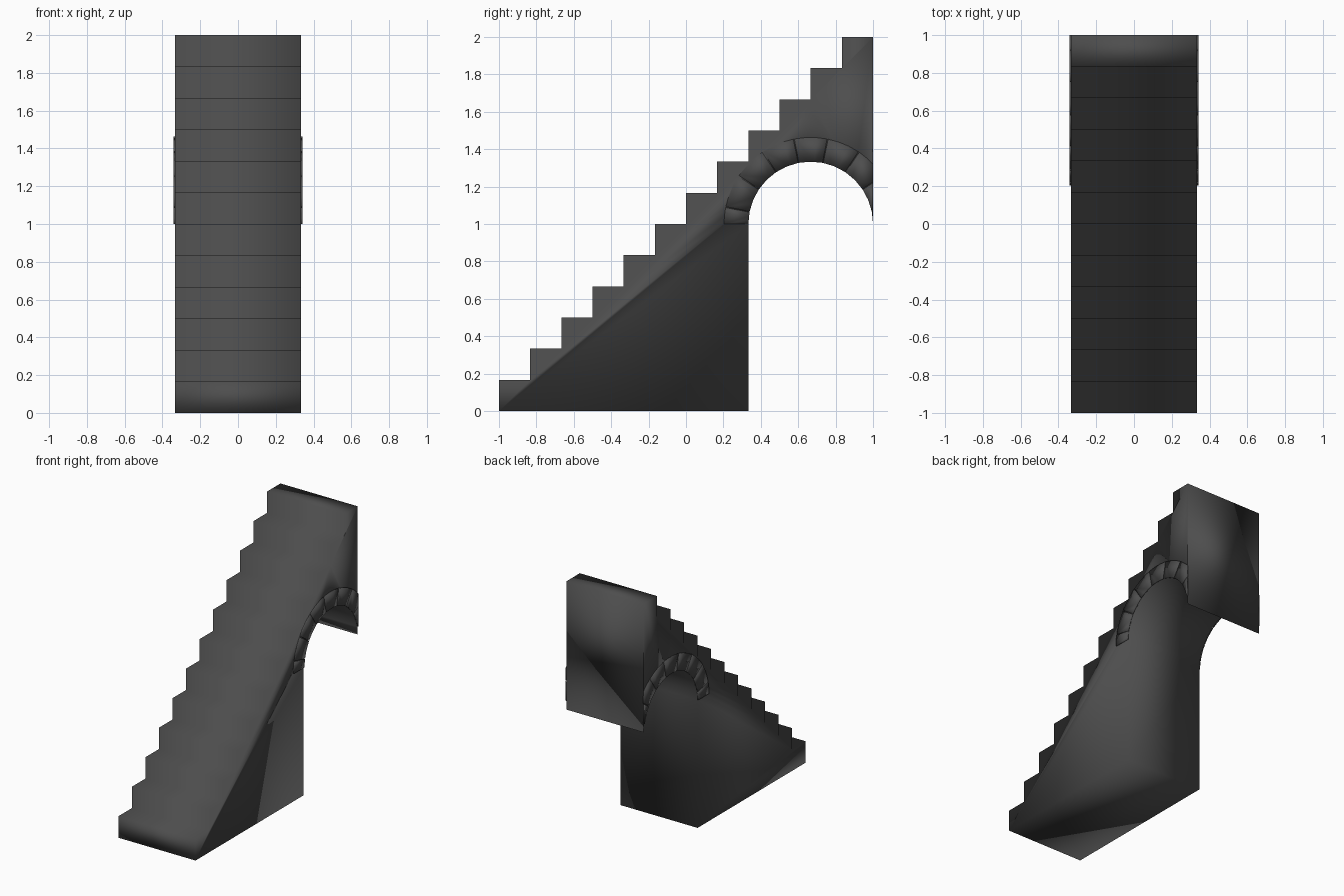
import bpy, bmesh, math

if "Cube" in bpy.data.objects:
    bpy.data.objects.remove(bpy.data.objects["Cube"])

STEPS, S = 12, 1 / 6            # number of steps, tread = rise
HALF = 1 / 3                    # half width of the stair
CY, CZ, R_IN, R_OUT = 2 / 3, 1.0, 1 / 3, 0.463
PROUD = 0.008                   # how far arch stones stand out

stone = bpy.data.materials.new("dark grey stone")
stone.diffuse_color = (0.075, 0.075, 0.075, 1)
stone.use_nodes = True
stone.node_tree.nodes["Principled BSDF"].inputs["Base Color"].default_value = stone.diffuse_color


def finish(bm, name):
    bmesh.ops.recalc_face_normals(bm, faces=bm.faces)
    for f in bm.faces:
        f.smooth = True
    me = bpy.data.meshes.new(name)
    bm.to_mesh(me)
    bm.free()
    me.materials.append(stone)
    ob = bpy.data.objects.new(name, me)
    bpy.context.collection.objects.link(ob)
    return ob


def prism(bm, profile, x0, x1):
    """Closed solid from a (y, z) outline between two x positions."""
    a = [bm.verts.new((x0, y, z)) for y, z in profile]
    b = [bm.verts.new((x1, y, z)) for y, z in profile]
    n = len(profile)
    bm.faces.new(a)
    bm.faces.new(b[::-1])
    for i in range(n):
        j = (i + 1) % n
        bm.faces.new((a[i], b[i], b[j], a[j]))


def arc(r, a0, a1, n):
    pts = []
    for i in range(n + 1):
        t = math.radians(a0 + (a1 - a0) * i / n)
        pts.append((CY + r * math.cos(t), CZ + r * math.sin(t)))
    return pts


# Staircase body with the half-round opening below its top end
outline = [(-1, 0)]
for i in range(STEPS):
    outline += [(-1 + i * S, (i + 1) * S), (-1 + (i + 1) * S, (i + 1) * S)]
outline += arc(R_IN, 0, 180, 16)
outline += [(CY - R_IN, 0)]
bm = bmesh.new()
prism(bm, outline, -HALF, HALF)
finish(bm, "staircase")

# Arch stones on both sides, cut flush with the back wall
bounds = [180 - 11.25] + [180 - 11.25 - 22.5 * k for k in range(1, 8)]
spans = list(zip([180] + bounds[:-1], bounds))
bm = bmesh.new()
for side in (-1, 1):
    for a0, a1 in spans:
        gap = 0.35
        lo = a1 + gap
        hi = a0 if a0 == 180 else a0 - gap
        shape = arc(R_OUT, hi, lo, 3) + arc(R_IN, lo, hi, 3)
        prism(bm, shape, side * (HALF - 0.004), side * (HALF + PROUD))
cut = bmesh.ops.bisect_plane(bm, geom=bm.verts[:] + bm.edges[:] + bm.faces[:],
                             plane_co=(0, 1, 0), plane_no=(0, 1, 0), clear_outer=True)
edges = [e for e in cut["geom_cut"] if isinstance(e, bmesh.types.BMEdge)]
bmesh.ops.holes_fill(bm, edges=edges, sides=0)
finish(bm, "arch_stones")
